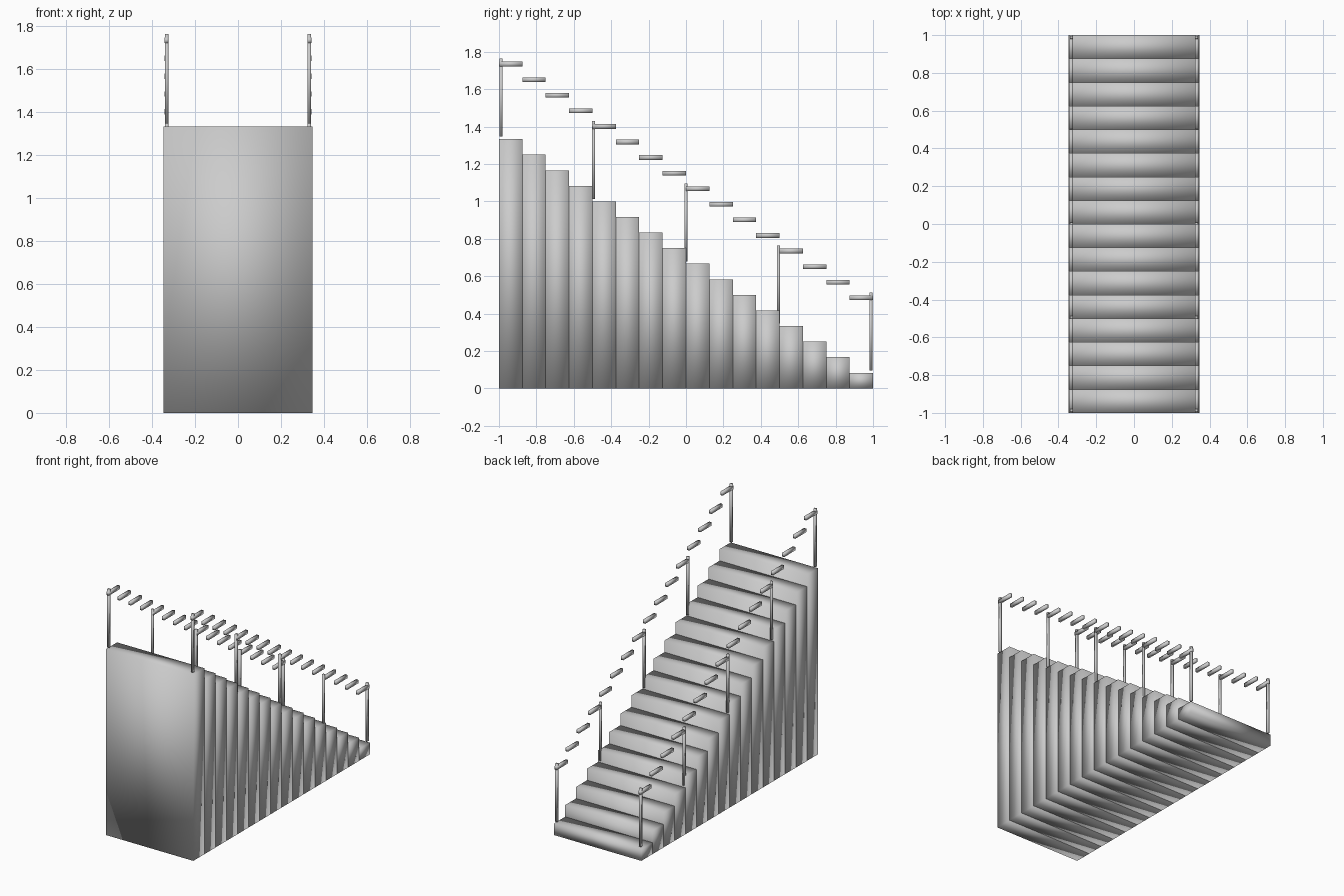
import bpy

if "Cube" in bpy.data.objects:
    bpy.data.objects.remove(bpy.data.objects["Cube"])

STEPS = 16
RUN = 2.0 / STEPS        # tread depth
RISE = 1.333 / STEPS     # riser height
HALF_W = 0.346           # half stair width
RAIL_X = 0.332           # sideways position of the railings


def box(name, lo, hi):
    """Smooth-shaded box spanning two corners."""
    bpy.ops.mesh.primitive_cube_add(size=1, location=[(a + b) / 2 for a, b in zip(lo, hi)])
    ob = bpy.context.object
    ob.name = name
    ob.scale = [b - a for a, b in zip(lo, hi)]
    bpy.ops.object.transform_apply(location=False, rotation=False, scale=True)
    bpy.ops.object.shade_smooth()
    return ob


def step_top(i):
    return (STEPS - i) * RISE


# Solid steps, each a full-height block, tallest at the front
for i in range(STEPS):
    y = -1 + i * RUN
    box(f"step_{i + 1}", (-HALF_W, y, 0), (HALF_W, y + RUN, step_top(i)))

for side, label in ((-1, "left"), (1, "right")):
    x = side * RAIL_X

    # One level handrail segment above every step
    for i in range(STEPS):
        y, z = -1 + i * RUN, step_top(i) + 0.401
        box(f"{label}_handrail_{i + 1}", (x - 0.009, y, z - 0.0125), (x + 0.009, y + RUN, z + 0.0125))

    # Five posts, one every fourth step and one on the lowest step
    for k in range(5):
        y, z = (k - 2) * 0.494, step_top(min(4 * k, STEPS - 1))
        box(f"{label}_post_{k + 1}", (x - 0.008, y - 0.008, z + 0.013), (x + 0.008, y + 0.008, z + 0.43))
